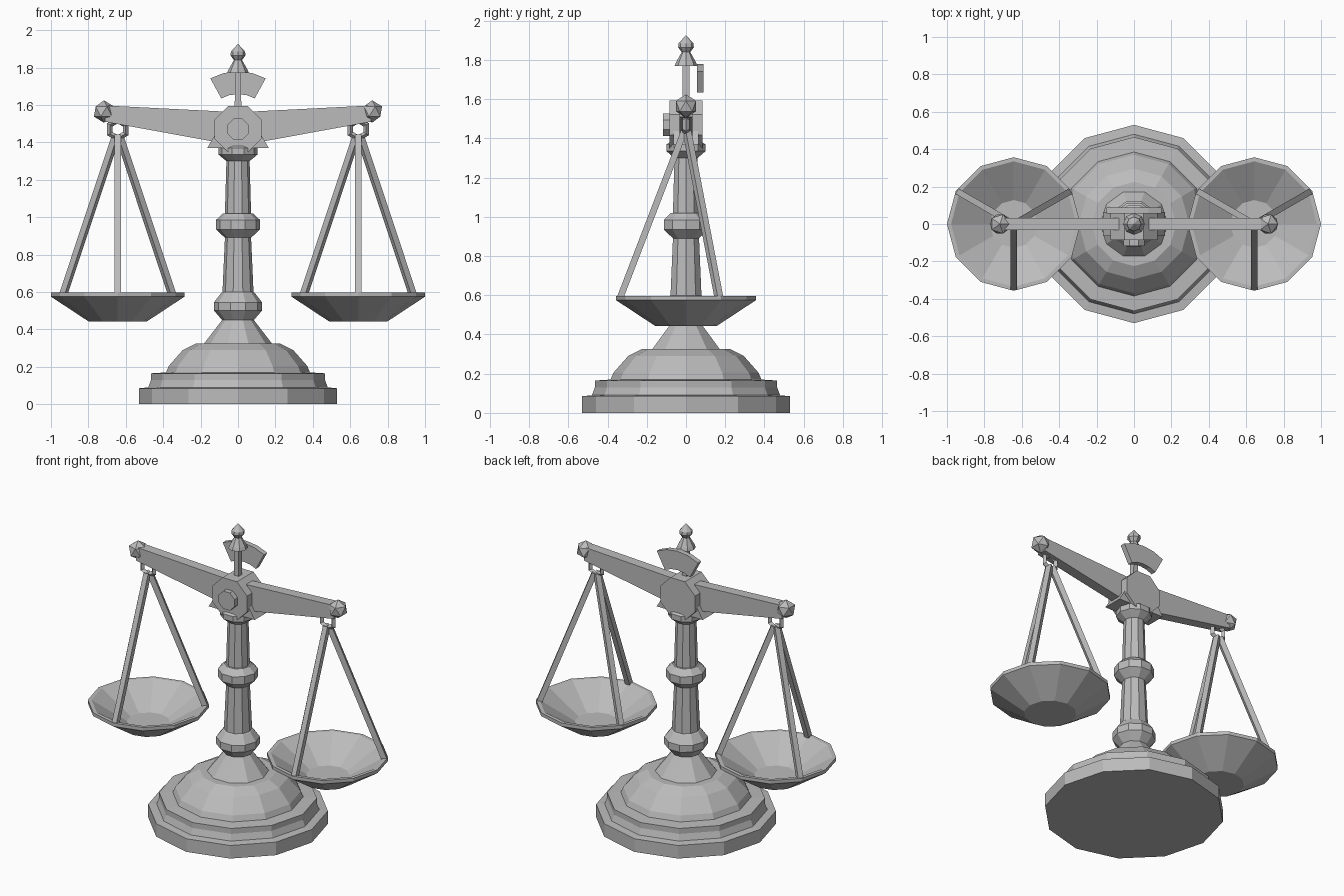
import bpy, bmesh, math
from mathutils import Vector, Matrix

if "Cube" in bpy.data.objects:
    bpy.data.objects.remove(bpy.data.objects["Cube"])

mat = bpy.data.materials.new("plain grey")
mat.diffuse_color = (0.5, 0.5, 0.5, 1)
mat.use_nodes = True
mat.node_tree.nodes["Principled BSDF"].inputs["Base Color"].default_value = mat.diffuse_color


def finish(name, bm):
    bmesh.ops.recalc_face_normals(bm, faces=bm.faces)
    me = bpy.data.meshes.new(name)
    bm.to_mesh(me)
    bm.free()
    me.materials.append(mat)
    ob = bpy.data.objects.new(name, me)
    bpy.context.collection.objects.link(ob)
    return ob


def lathe(name, profile, sides, cx=0.0):
    """Revolve (radius, z) points around a vertical axis at x = cx."""
    bm = bmesh.new()
    rings = []
    for r, z in profile:
        if r == 0:
            rings.append([bm.verts.new((cx, 0, z))] * sides)
        else:
            angles = [2 * math.pi * i / sides for i in range(sides)]
            rings.append([bm.verts.new((cx + r * math.cos(a), r * math.sin(a), z)) for a in angles])
    for lo, hi in zip(rings, rings[1:]):
        for i in range(sides):
            j = (i + 1) % sides
            quad = list(dict.fromkeys((lo[i], lo[j], hi[j], hi[i])))
            if len(quad) > 2:
                bm.faces.new(quad)
    return finish(name, bm)


def slab(name, outline, y0, y1):
    """Extrude an (x, z) outline from y0 to y1."""
    bm = bmesh.new()
    face = bm.faces.new([bm.verts.new((x, y0, z)) for x, z in outline])
    ext = bmesh.ops.extrude_face_region(bm, geom=[face], use_keep_orig=True)
    verts = [v for v in ext["geom"] if isinstance(v, bmesh.types.BMVert)]
    bmesh.ops.translate(bm, verts=verts, vec=(0, y1 - y0, 0))
    return finish(name, bm)


def octagon(r, z):
    angles = [math.radians(22.5 + 45 * i) for i in range(8)]
    return [(r * math.cos(a), z + r * math.sin(a)) for a in angles]


def rod(name, a, b, side, w):
    """Square bar from a to b, with one pair of faces turned to side."""
    a, b, side = Vector(a), Vector(b), Vector(side)
    d = b - a
    n = d.normalized()
    m = Matrix((side, n.cross(side), n)).transposed().to_4x4()
    m.translation = (a + b) / 2
    bm = bmesh.new()
    bmesh.ops.create_cube(bm, size=1, matrix=m @ Matrix.Diagonal((w, w, d.length, 1)))
    return finish(name, bm)


# Stepped base
lathe("base", [(0, 0), (.53, 0), (.53, .085), (.48, .09), (.465, .13), (.465, .165),
               (.385, .17), (.37, .205), (.295, .29), (.225, .325), (0, .325)], 12)

# Turned column with three collars
lathe("column", [(0, .32), (.185, .32), (.085, .45), (.128, .5), (.128, .545), (.09, .595),
                 (.083, .6), (.07, .89), (.118, .935), (.118, .985), (.08, 1.02),
                 (.07, 1.02), (.062, 1.3), (.105, 1.335), (.105, 1.37), (.08, 1.385),
                 (0, 1.385)], 10)

# Hub, its front boss and the bracket under the beam
HUB = 1.47
slab("hub", octagon(.135, HUB), -.085, .085)
slab("hub_boss", octagon(.062, HUB), -.118, -.08)
slab("bracket", [(-.165, 1.37), (.165, 1.37), (.07, 1.53), (-.07, 1.53)], -.065, .065)

# Needle and finial
slab("needle", [(-.018, 1.55), (.018, 1.55), (.016, 1.78), (-.016, 1.78)], -.018, .018)
lathe("finial", [(0, 1.77), (.058, 1.77), (.05, 1.79), (.022, 1.84), (.04, 1.865),
                 (.038, 1.885), (0, 1.927)], 8)

# Curved scale plate behind the needle
arc = [math.radians(-28.5 + 57 * i / 4) for i in range(5)]
outline = [(.31 * math.sin(a), HUB + .31 * math.cos(a)) for a in arc]
outline += [(.188 * math.sin(a), HUB + .188 * math.cos(a)) for a in reversed(arc)]
slab("scale_plate", outline, .055, .088)

# Each side: arm, end ball, hanging ring, pan and three rods
for s, tag in ((-1, "left"), (1, "right")):
    slab(tag + "_arm", [(s * .08, 1.395), (s * .71, 1.51), (s * .71, 1.597), (s * .08, 1.565)],
         -.033, .033)

    bm = bmesh.new()
    bmesh.ops.create_icosphere(bm, subdivisions=1, radius=.06,
                               matrix=Matrix.Translation((s * .717, 0, 1.565)))
    finish(tag + "_ball", bm)

    cx = s * .643
    bpy.ops.mesh.primitive_torus_add(major_segments=6, minor_segments=4, major_radius=.048,
                                     minor_radius=.017, location=(cx, 0, 1.47),
                                     rotation=(math.pi / 2, math.pi / 6, 0))
    ring = bpy.context.object
    ring.name = tag + "_ring"
    ring.data.materials.append(mat)

    lathe(tag + "_pan", [(0, .442), (.155, .442), (.357, .575), (.357, .597), (.335, .597),
                         (.128, .47), (0, .47)], 12, cx)

    for k, deg in enumerate((30, 150, 270)):
        a = math.radians(deg)
        c, sn = math.cos(a), math.sin(a)
        rod(f"{tag}_rod_{k + 1}", (cx + .01 * c, .01 * sn, 1.435),
            (cx + .337 * c, .337 * sn, .585), (-sn, c, 0), .033)
